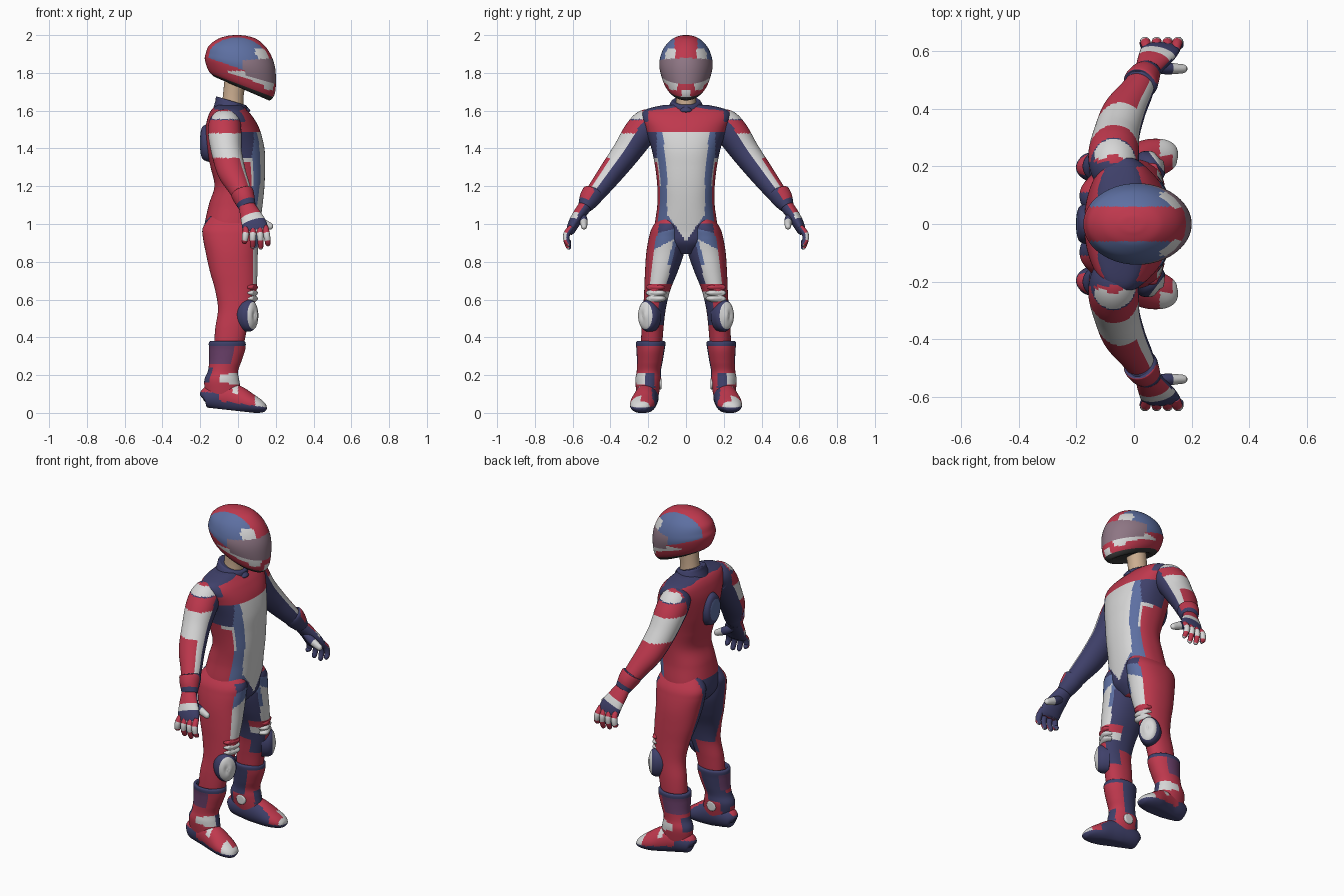
import bpy, bmesh, math
from mathutils import Vector

PALETTE = {
    "red": (0.52, 0.04, 0.075), "navy": (0.05, 0.052, 0.145), "blue": (0.11, 0.16, 0.36),
    "white": (0.68, 0.68, 0.68), "visor_grey": (0.27, 0.18, 0.23), "skin": (0.60, 0.42, 0.28),
    "dark_grey": (0.035, 0.035, 0.035), "purple": (0.14, 0.05, 0.14),
}
NAMES = list(PALETTE)
MATS = []
for key, rgb in PALETTE.items():
    m = bpy.data.materials.new(key)
    m.diffuse_color = (*rgb, 1)
    MATS.append(m)


def spline(p0, p1, p2, p3, t):
    return [0.5 * (2 * b + (c - a) * t + (2 * a - 5 * b + 4 * c - d) * t * t
                   + (3 * b - a - 3 * c + d) * t ** 3) for a, b, c, d in zip(p0, p1, p2, p3)]


def loft(name, rings, colour, mirror=False, ref=None, segs=48, steps=10, power=2.0, floor=None):
    """Skin rings (x, y, z, radius_a, radius_b, shear). ref=None: level rings, else rings across the path."""
    rings = [tuple(r) + (0,) * (6 - len(r)) for r in rings]
    n, pts = len(rings), []
    for i in range(n - 1):
        quad = [rings[max(i - 1, 0)], rings[i], rings[i + 1], rings[min(i + 2, n - 1)]]
        pts += [spline(*quad, s / steps) for s in range(steps)]
    pts.append(list(rings[-1]))
    bm, loops = bmesh.new(), []
    for i, p in enumerate(pts):
        a, b = Vector((1, 0, -p[5])), Vector((0, 1, 0))
        if ref:
            t = (Vector(pts[min(i + 1, len(pts) - 1)][:3]) - Vector(pts[max(i - 1, 0)][:3])).normalized()
            a = (Vector(ref) - t * t.dot(Vector(ref))).normalized()
            b = t.cross(a)
        loop = []
        for k in range(segs):
            c, s = math.cos(2 * math.pi * k / segs), math.sin(2 * math.pi * k / segs)
            co = Vector(p[:3]) + a * max(p[3], .002) * math.copysign(abs(c) ** (2 / power), c) \
                + b * max(p[4], .002) * math.copysign(abs(s) ** (2 / power), s)
            if floor:
                co.z = max(co.z, floor(co.x))
            loop.append(bm.verts.new(co))
        loops.append(loop)
    part = {}
    for i in range(len(loops) - 1):
        for k in range(segs):
            j = (k + 1) % segs
            f = bm.faces.new((loops[i][k], loops[i][j], loops[i + 1][j], loops[i + 1][k]))
            part[f] = i / (len(loops) - 1)
    part[bm.faces.new(loops[0][::-1])] = 0
    part[bm.faces.new(loops[-1])] = 1
    bmesh.ops.recalc_face_normals(bm, faces=bm.faces)
    for f, t in part.items():
        f.smooth = True
        col = colour if isinstance(colour, str) else colour(f.calc_center_median(), f.normal, t)
        f.material_index = NAMES.index(col)
    me = bpy.data.meshes.new(name)
    bm.to_mesh(me)
    bm.free()
    for m in MATS:
        me.materials.append(m)
    ob = bpy.data.objects.new(name, me)
    bpy.context.collection.objects.link(ob)
    if mirror:
        ob.modifiers.new("mirror", "MIRROR").use_axis = (False, True, False)
    return ob


# Torso of the suit
def torso_colour(c, n, t):
    a, z = abs(c.y), c.z
    if (n.z > .75 and z > 1.5 and c.x > -.125) or (z > 1.54 and a > .2):
        return "navy"
    if n.x < .42 and z < 1.35:
        if z > 1.33 and n.x > .05:
            return "white"
        return "navy" if z < 1.02 and a < .09 and n.x < 0 else "red"
    if n.x < .25:
        return "navy" if n.x > -.3 and a > .14 else "red"
    if z > 1.49:
        return "red"
    if a < min(.1 + .1 * max(0, z - 1.25), .03 + .7 * (z - .95)):
        return "white"
    if z < 1.0:
        return "navy" if a < .14 else "red"
    if z < 1.35:
        return "white" if n.x < .54 and z > 1.2 else "blue"
    return "navy" if a > .155 else "blue"


torso = [(.84, -.10, .05, .05), (.90, -.16, .10, .13), (.97, -.18, .112, .165), (1.1, -.155, .13, .152),
         (1.2, -.125, .14, .152), (1.3, -.145, .143, .163), (1.4, -.168, .14, .183), (1.5, -.172, .115, .215),
         (1.565, -.16, .08, .236), (1.605, -.14, .045, .215), (1.63, -.11, .02, .12)]
loft("torso", [((b + f) / 2, 0, z, (f - b) / 2, w) for z, b, f, w in torso], torso_colour, power=2.3, segs=128, steps=14)
loft("collar", [(-.035, 0, 1.58, .10, .11, .2), (-.035, 0, 1.625, .085, .09, .3), (-.035, 0, 1.65, .08, .075, .3),
                (-.035, 0, 1.65, .06, .06, .3)], "navy")
loft("collar_clasp", [(.03, 0, 1.585, .02, .03), (.035, 0, 1.60, .03, .035), (.03, 0, 1.62, .02, .02)], "navy", segs=16)
loft("neck", [(-.03, 0, 1.6, .06, .056), (-.025, 0, 1.68, .055, .052), (-.01, 0, 1.78, .06, .056)], "skin")
loft("back_hump", [(-.14, 0, 1.43, .105, .075), (-.183, 0, 1.43, .09, .065), (-.197, 0, 1.43, .06, .045),
                   (-.202, 0, 1.43, .01, .01)], lambda c, n, t: "blue" if t > .62 else "navy", ref=(0, 0, 1))


# Helmet with visor, stripes and dark lower rim
def helmet_colour(c, n, t):
    a, x, z = abs(c.y), c.x, c.z
    u = z + .35 * x
    if t < .2:
        return "dark_grey"
    if x > .02 + .25 * (1.86 - z) and 1.795 - .28 * x < z < 1.865 + .07 * x:
        return "visor_grey"
    if x > .09 and z > 1.86 and .055 < a < .11 and z < 1.93:
        return "white"
    if z > 1.84 and a < .06 or x < -.12 and a < .06:
        return "red"
    if x > .14 and z < 1.78:
        if z > 1.71:
            return "red" if a < .045 else "white"
        return "white" if a < .025 else "red"
    if u < 1.785:
        return "red"
    if x > -.05 and z < 1.81 and u < 1.83:
        return "white"
    return "red" if u < 1.825 else "blue"


loft("helmet", [(.02, 0, 1.73, .11, .06, .42), (.022, 0, 1.716, .143, .085, .43), (.02, 0, 1.75, .175, .117, .34),
                (.0125, 0, 1.825, .188, .14, .24), (.01, 0, 1.88, .18, .137, .14), (.0, 0, 1.935, .155, .115, .05),
                (-.005, 0, 1.978, .105, .075), (-.005, 0, 1.996, .05, .035), (-.005, 0, 2.0, .01, .01)],
     helmet_colour, segs=96, steps=12)


# Sleeves: red outside, white bands, navy underneath
def sleeve_colour(c, n, t):
    down = n.y * .79 + n.z * .62
    if c.y < .215:
        return "navy"
    if down < -.2 or (down < .25 and n.x > .3):
        return "navy"
    if c.z > 1.55:
        return "white" if 1.555 < c.z < 1.598 and n.x > -.75 and c.y > .225 else "navy" if c.z < 1.57 else "red"
    if c.z > 1.48:
        return "red"
    if c.z > 1.35:
        return "white"
    return "white" if n.x > .5 and down < .75 else "red"


loft("sleeve", [(-.065, .15, 1.535, .07, .06), (-.07, .20, 1.525, .085, .085), (-.07, .25, 1.475, .088, .085),
                (-.06, .315, 1.38, .08, .075), (-.035, .39, 1.28, .075, .066), (.005, .455, 1.195, .06, .056),
                (.04, .515, 1.12, .045, .045)], sleeve_colour, mirror=True, ref=(1, 0, 0), segs=64, steps=14)


# Gloves: cuff, palm, fingers and thumb
def outside(*cols):
    return lambda c, n, t: cols[int(t * len(cols)) % len(cols)] if n.y > -.1 else "navy"


loft("glove_cuff", [(.018, .485, 1.175, .045, .045), (.022, .49, 1.165, .06, .058), (.035, .512, 1.13, .055, .055),
                    (.05, .535, 1.09, .045, .038)], outside("navy", "red", "red", "red", "navy"), mirror=True,
     ref=(1, 0, 0))
loft("glove_palm", [(.045, .53, 1.10, .042, .036), (.065, .565, 1.05, .055, .034), (.085, .595, 1.0, .066, .03),
                    (.095, .612, .96, .064, .022), (.096, .616, .945, .04, .012)],
     outside("red", "red", "white", "navy", "navy", "white", "red"), mirror=True, ref=(1, 0, 0), segs=32)
for i, (x, tip) in enumerate([(.045, .905), (.08, .88), (.114, .875), (.145, .892)]):
    dx = (x - .09) * .25
    loft("finger_%d" % (i + 1), [(x, .605, .985, .015, .015), (x + dx * .4, .630, .95, .018, .018),
                                 (x + dx * .8, .633, .915, .016, .016), (x + dx, .62, tip, .013, .013),
                                 (x + dx, .616, tip - .01, .003, .003)],
         outside("red", "white", "red", "white"), mirror=True, ref=(1, 0, 0), segs=16, steps=6)
loft("thumb", [(.06, .555, 1.05, .02, .022), (.105, .543, 1.02, .024, .022), (.148, .54, .998, .021, .018),
               (.176, .54, .985, .016, .014), (.185, .54, .982, .004, .004)],
     lambda c, n, t: "white" if t > .35 else "navy", mirror=True, ref=(0, 0, 1), segs=20, steps=6)


# Trouser legs
def leg_colour(c, n, t):
    y, z = c.y, c.z
    if n.x < .15:
        if z > .58 and n.x < 0 and (y < .11 or (n.y < .1 and z < .98 and y < .14)):
            return "navy"
        return "navy" if n.y < -.55 and z > .55 else "red"
    if n.y > .72 or z > 1.0:
        return "red"
    if z > .68:
        inner = .05 + .24 * (.9 - z)
        if y < inner or z > .965 - .25 * (y - .1):
            return "navy" if y < .16 else "red"
        if y > .195:
            return "red"
        return "blue" if z > .90 - .5 * (y - .1) or (y < inner + .02 and z > .78) else "white"
    if z > .6:
        return "red" if z > .64 else "white"
    return "navy" if n.y < -.45 and z > .47 else "red"


loft("leg", [(-.03, .08, 1.04, .12, .06), (-.036, .094, .98, .15, .086), (-.037, .102, .93, .149, .094),
             (-.033, .11, .85, .138, .1),
             (-.023, .13, .75, .126, .087), (-.012, .152, .65, .109, .069), (-.012, .167, .55, .094, .06),
             (-.035, .177, .45, .085, .058), (-.048, .182, .36, .078, .056), (-.06, .186, .26, .065, .05)],
     leg_colour, mirror=True, segs=80, power=2.15, steps=12)

# Knee slider and the ridges above it
loft("knee_slider", [(.03, .18, .515, .085, .06), (.062, .203, .515, .084, .06), (.08, .217, .515, .07, .046),
                     (.09, .224, .515, .04, .026), (.092, .226, .515, .005, .005)],
     lambda c, n, t: "white" if t > .46 else "navy", mirror=True, ref=(0, 0, 1))
for i, z in enumerate((.605, .635, .665)):
    loft("knee_ridge_%d" % (i + 1), [(.06, .158, z, .02, .055), (.088, .163, z, .018, .046), (.098, .166, z, .004, .02)],
         "red" if i == 2 else "white", mirror=True, ref=(0, 0, 1), segs=24, steps=5)


# Boots
def boot_colour(c, n, t):
    if c.z > .355:
        return "navy"
    if c.z > .26 and n.x < .35:
        return "purple" if n.y > -.3 or n.x < -.6 else "navy"
    if n.x > .3:
        if .13 < c.z < .21 and abs(c.y - .19) < .025:
            return "navy"
        return "white" if n.y > .2 and .15 < c.z < .21 else "red"
    if n.y < -.45:
        return "navy" if c.z > .19 or n.x < -.4 else "red"
    if n.x > -.1 and .16 < c.z < .2:
        return "white"
    return "navy" if n.x < -.6 and .16 < c.z < .24 else "red"


loft("boot_shaft", [(-.057, .187, .345, .075, .055), (-.057, .187, .378, .08, .064), (-.057, .187, .372, .097, .078),
                    (-.058, .188, .33, .095, .074), (-.068, .192, .27, .085, .068), (-.08, .197, .22, .08, .064),
                    (-.086, .2, .175, .092, .068), (-.08, .202, .12, .095, .062), (-.07, .204, .05, .09, .05)],
     boot_colour, mirror=True)
loft("ankle_disc", [(-.075, .16, .155, .03, .03), (-.075, .133, .155, .03, .03), (-.075, .129, .155, .02, .02)],
     "white", mirror=True, ref=(0, 0, 1), segs=24, steps=3)


def foot_colour(c, n, t):
    if n.z < -.3 or c.z < .05 - .14 * c.x or (c.x < -.1 and c.z < .11):
        return "navy"
    if c.x > .09:
        return "white" if n.y > .1 or c.x > .135 else "red"
    if n.y < -.6:
        return "navy"
    return "white" if -.03 < c.x < .0 and n.z > .3 and n.y > -.2 else "red"


loft("boot_foot", [(-.186, .198, .075, .015, .02), (-.175, .198, .08, .05, .042), (-.13, .2, .085, .065, .055),
                   (-.06, .206, .085, .078, .06), (.0, .216, .07, .072, .064), (.06, .228, .05, .055, .068),
                   (.11, .238, .035, .038, .058), (.14, .243, .025, .022, .038), (.152, .244, .022, .006, .012)],
     foot_colour, mirror=True, ref=(0, 0, 1), floor=lambda x: max(0, .03 - .03 * (x + .18) / .27))
